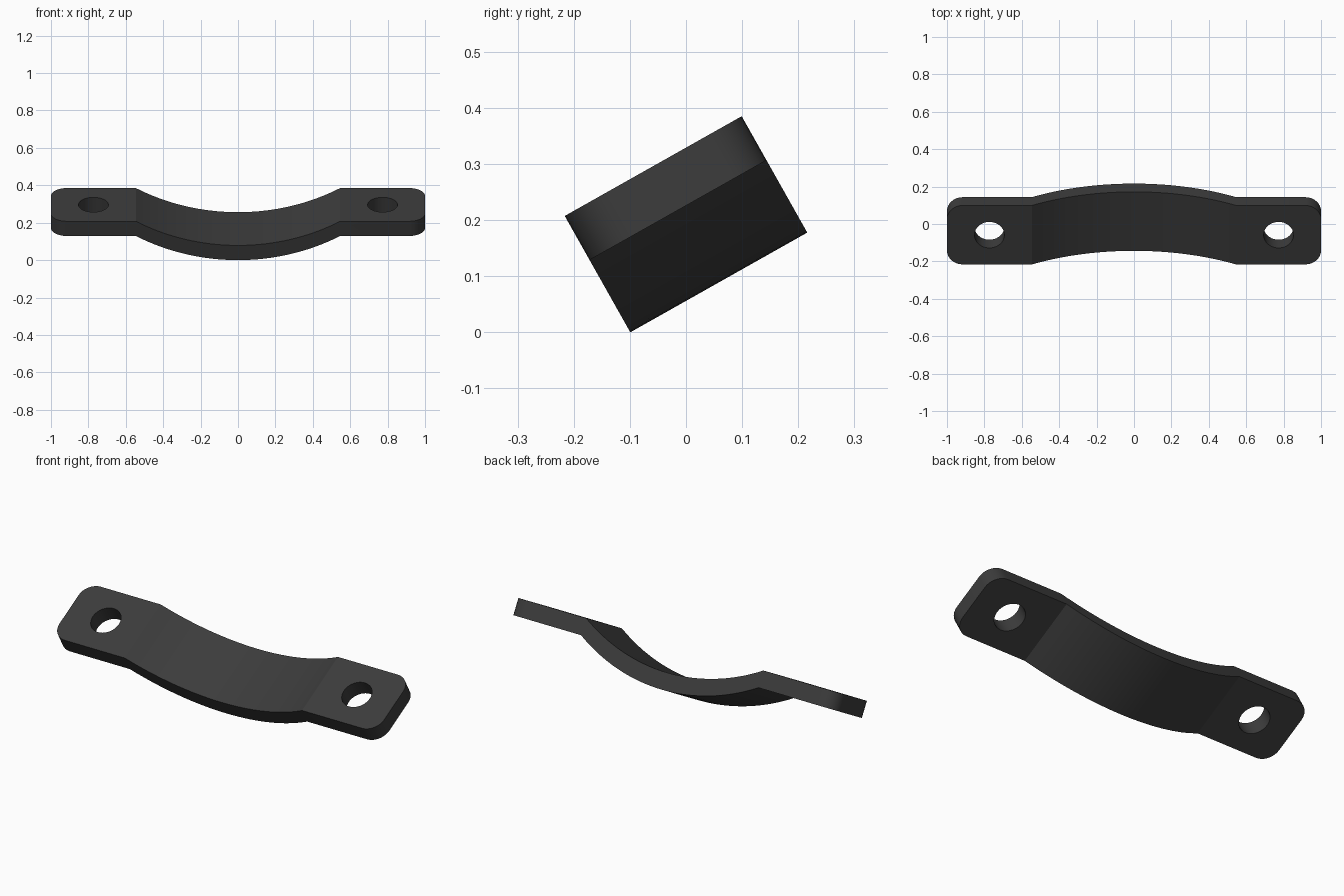
import bpy, bmesh, math
from mathutils import Matrix

if "Cube" in bpy.data.objects:
    bpy.data.objects.remove(bpy.data.objects["Cube"])

TILT = math.radians(29.4)
WIDTH, HEIGHT, TAB = 0.362, 0.238, 0.09     # strap width, overall height, tab thickness
KINK, CORNER = 0.546, 0.085                 # where the bow starts, tab corner radius
HOLE_X, HOLE_R = 0.773, 0.08
SEG = 32

black = bpy.data.materials.new("charcoal")
black.diffuse_color = (0.045, 0.045, 0.045, 1)
black.use_nodes = True
black.node_tree.nodes["Principled BSDF"].inputs["Base Color"].default_value = black.diffuse_color


def arc(top, sag):
    """Points of a sagging arc from -KINK to KINK."""
    r = (KINK ** 2 + sag ** 2) / (2 * sag)
    a = math.asin(KINK / r)
    pts = []
    for i in range(SEG + 1):
        t = -a + 2 * a * i / SEG
        pts.append((r * math.sin(t), top - sag + r * (1 - math.cos(t))))
    return pts


# strap: side profile with flat tabs and a bowed middle, extruded across its width
low = HEIGHT - TAB
profile = [(-1, low)] + arc(low, low) + [(1, low), (1, HEIGHT)]
profile += arc(HEIGHT, low)[::-1] + [(-1, HEIGHT)]
bm = bmesh.new()
face = bm.faces.new([bm.verts.new((x, -WIDTH / 2, z)) for x, z in profile])
ext = bmesh.ops.extrude_face_region(bm, geom=[face])
bmesh.ops.translate(bm, vec=(0, WIDTH, 0),
                    verts=[v for v in ext["geom"] if isinstance(v, bmesh.types.BMVert)])
bmesh.ops.recalc_face_normals(bm, faces=bm.faces)

# rounded tab corners
ends = [e for e in bm.edges
        if all(abs(v.co.x) > 0.99 for v in e.verts)
        and abs(e.verts[0].co.y - e.verts[1].co.y) < 1e-5]
bmesh.ops.bevel(bm, geom=ends, offset=CORNER, segments=8, profile=0.5, affect='EDGES')
mesh = bpy.data.meshes.new("strap")
bm.to_mesh(mesh)
bm.free()
strap = bpy.data.objects.new("strap", mesh)
bpy.context.collection.objects.link(strap)
mesh.materials.append(black)

# bolt holes
bpy.context.view_layer.objects.active = strap
strap.select_set(True)
for side in (-1, 1):
    bm = bmesh.new()
    bmesh.ops.create_cone(bm, cap_ends=True, segments=40, radius1=HOLE_R, radius2=HOLE_R,
                          depth=0.5, matrix=Matrix.Translation((side * HOLE_X, 0, HEIGHT)))
    cut_mesh = bpy.data.meshes.new("hole_cutter")
    bm.to_mesh(cut_mesh)
    bm.free()
    cut_mesh.materials.append(black)
    cutter = bpy.data.objects.new("hole_cutter", cut_mesh)
    cutter.hide_render = True
    bpy.context.collection.objects.link(cutter)
    mod = strap.modifiers.new("bolt_hole", 'BOOLEAN')
    mod.operation, mod.solver, mod.object = 'DIFFERENCE', 'EXACT', cutter
    bpy.ops.object.modifier_apply(modifier=mod.name)
    bpy.data.objects.remove(cutter)

# tilt the strap backwards and rest it on the ground
bot = Matrix.Rotation(TILT, 4, 'X')
strap.data.transform(bot)
ys = [v.co.y for v in strap.data.vertices]
zs = [v.co.z for v in strap.data.vertices]
strap.data.transform(Matrix.Translation((0, -(min(ys) + max(ys)) / 2, -min(zs))))
bpy.ops.object.shade_smooth_by_angle(angle=math.radians(20))
